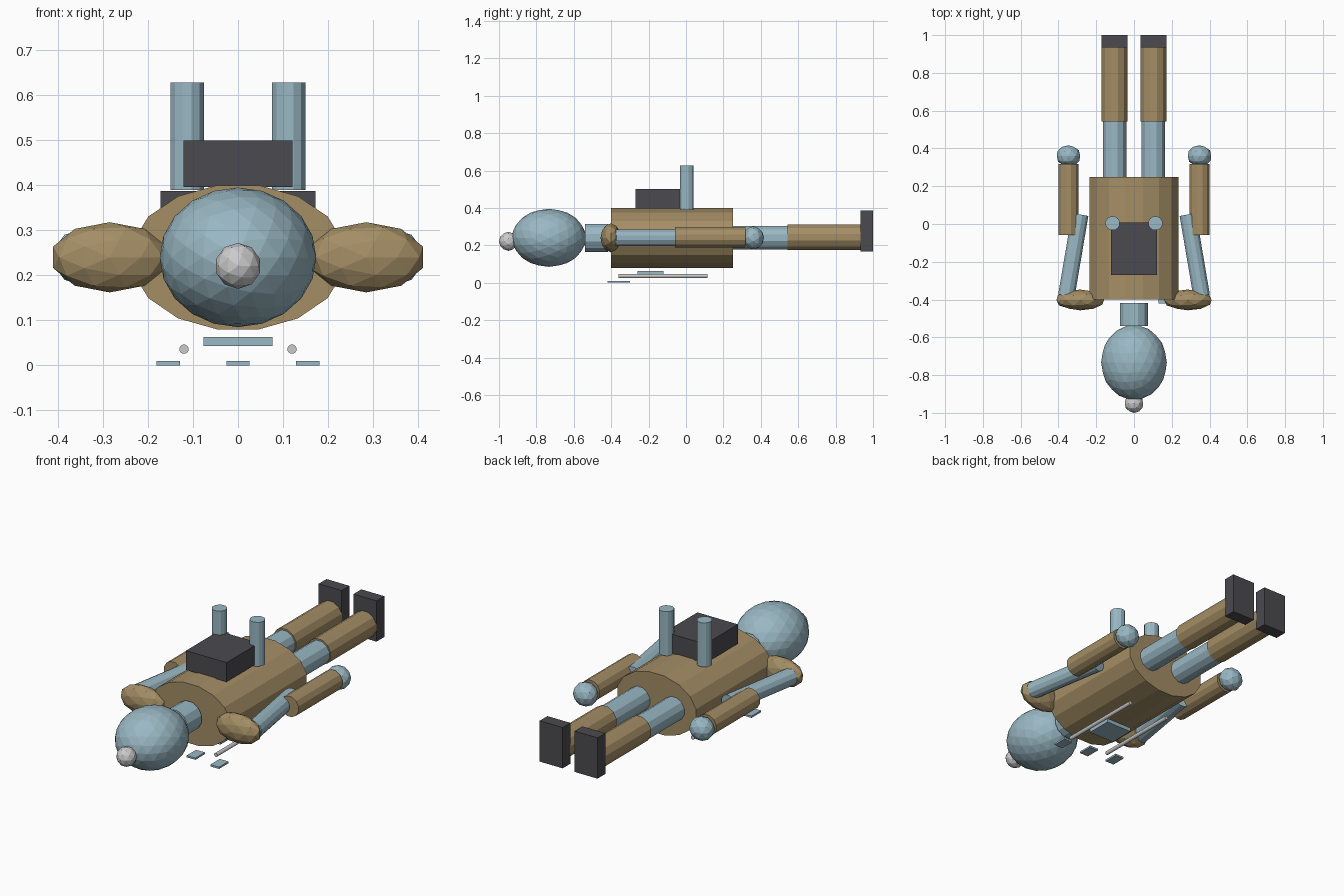
import bpy, bmesh, math
from mathutils import Matrix, Vector

if "Cube" in bpy.data.objects:
    bpy.data.objects.remove(bpy.data.objects["Cube"])

MID = 0.24          # height of the body axis


def material(name, rgb):
    m = bpy.data.materials.new(name)
    m.diffuse_color = (*rgb, 1)
    m.use_nodes = True
    m.node_tree.nodes["Principled BSDF"].inputs["Base Color"].default_value = m.diffuse_color
    return m


BLUE = material("pale_blue", (0.32, 0.48, 0.55))
TAN = material("tan", (0.37, 0.27, 0.13))
DARK = material("charcoal", (0.07, 0.07, 0.08))


def finish(name, bm, matrix, mat):
    bm.transform(matrix)
    bmesh.ops.recalc_face_normals(bm, faces=bm.faces)
    mesh = bpy.data.meshes.new(name)
    bm.to_mesh(mesh)
    bm.free()
    if mat:
        mesh.materials.append(mat)
    ob = bpy.data.objects.new(name, mesh)
    bpy.context.collection.objects.link(ob)
    return ob


def box(name, centre, size, mat):
    bm = bmesh.new()
    bmesh.ops.create_cube(bm, size=1)
    return finish(name, bm, Matrix.Translation(centre) @ Matrix.Diagonal((*size, 1)), mat)


def tube(name, a, b, half_w, mat, half_h=None, sides=12):
    """Capped prism from a to b, flat sides facing the axes."""
    a, b = Vector(a), Vector(b)
    half_h = half_h or half_w
    bm = bmesh.new()
    bmesh.ops.create_cone(bm, cap_ends=True, segments=sides, radius1=1, radius2=1,
                          depth=(b - a).length)
    k = 1 / math.cos(math.pi / sides)
    bm.transform(Matrix.Diagonal((half_w * k, half_h * k, 1, 1))
                 @ Matrix.Rotation(math.pi / sides, 4, 'Z'))
    d = (b - a).normalized()
    if abs(d.z) > 0.9:
        turn = Matrix.Identity(4)
    else:   # local z along the limb, local y staying upright
        side = Vector((0, 0, 1)).cross(d)
        turn = Matrix((side, (0, 0, 1), d)).transposed().to_4x4()
    return finish(name, bm, Matrix.Translation((a + b) / 2) @ turn, mat)


def ball(name, centre, half, mat, detail=2):
    """Faceted ellipsoid with its poles along y."""
    bm = bmesh.new()
    bmesh.ops.create_icosphere(bm, subdivisions=detail, radius=1)
    m = (Matrix.Translation(centre) @ Matrix.Diagonal((*half, 1))
         @ Matrix.Rotation(math.pi / 2, 4, 'X'))
    return finish(name, bm, m, mat)


# Torso, neck, head
tube("torso", (0, -0.40, MID), (0, 0.25, MID), 0.235, TAN, 0.16, 16)
tube("neck", (0, -0.54, MID), (0, -0.417, MID), 0.075, BLUE)
ball("head", (0, -0.733, MID), (0.174, 0.198, 0.155), BLUE, 3)
ball("head_tip", (0, -0.95, 0.221), (0.051, 0.05, 0.051), None)

# Backpack
box("backpack", (0, -0.131, 0.448), (0.242, 0.278, 0.104), DARK)

# Chest plate
box("chest_plate", (0, -0.19, 0.053), (0.154, 0.14, 0.021), BLUE)

for s, side in ((-1, "left"), (1, "right")):
    # Arms
    ball(f"{side}_shoulder", (s * 0.285, -0.402, MID), (0.132, 0.055, 0.078), TAN)
    tube(f"{side}_upper_arm", (s * 0.358, -0.38, MID), (s * 0.285, 0.05, MID), 0.044, BLUE)
    tube(f"{side}_forearm", (s * 0.347, -0.058, 0.243), (s * 0.347, 0.317, 0.243), 0.054, TAN)
    ball(f"{side}_hand", (s * 0.347, 0.36, MID), (0.065, 0.057, 0.062), BLUE)
    # Legs
    tube(f"{side}_thigh", (s * 0.103, 0.22, MID), (s * 0.103, 0.545, MID), 0.062, BLUE)
    tube(f"{side}_shin", (s * 0.103, 0.543, 0.243), (s * 0.103, 0.937, 0.243), 0.068, TAN)
    box(f"{side}_foot", (s * 0.104, 0.967, 0.277), (0.137, 0.066, 0.22), DARK)
    # Backpack thrusters and belly rails
    tube(f"{side}_thruster", (s * 0.113, 0.004, 0.39), (s * 0.113, 0.004, 0.628), 0.037, BLUE)
    tube(f"{side}_rail", (s * 0.12, -0.36, 0.036), (s * 0.12, 0.115, 0.036), 0.01, None)

# Ground pads, stepped slightly in y
for i, name in enumerate(("left_pad", "middle_pad", "right_pad")):
    box(name, (0.155 * (i - 1), -0.34 - 0.02 * i, 0.005), (0.052, 0.08, 0.01), BLUE)
